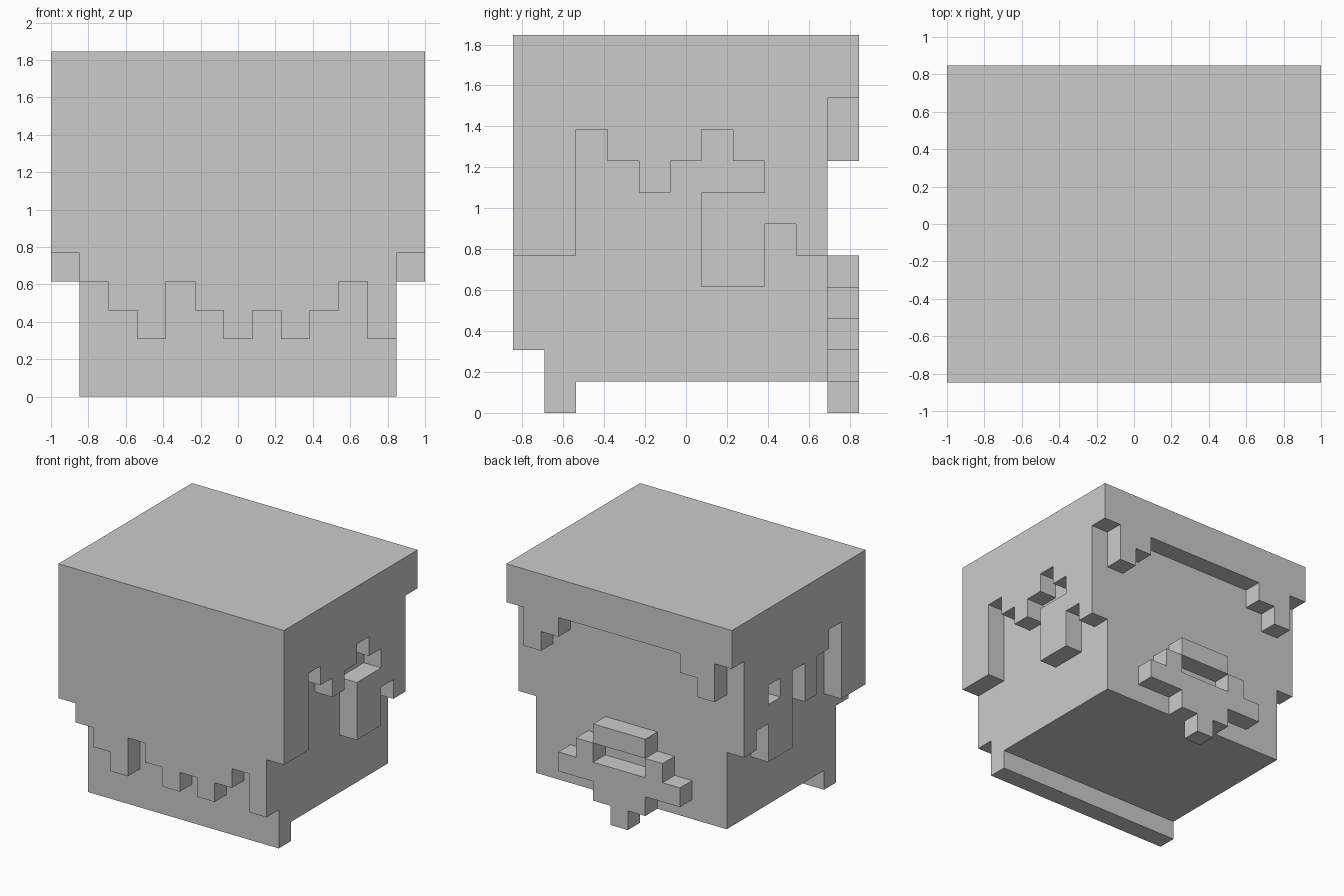
import bpy, bmesh
from mathutils import Vector

if "Cube" in bpy.data.objects:
    bpy.data.objects.remove(bpy.data.objects["Cube"])

U = 2 / 13                      # block size: 13 wide, 11 deep, 12 high
W, D, H = 13, 11, 12
ORIGIN = Vector((-W / 2, -D / 2, 0))


def box(x0, x1, y0, y1, z0, z1):
    """All block cells in a half-open range."""
    return {(x, y, z) for x in range(x0, x1)
            for y in range(y0, y1) for z in range(z0, z1)}


def build(name, cells):
    """Make one closed mesh from the outer faces of a set of block cells."""
    bm = bmesh.new()
    verts = {}

    def vert(p):
        if p not in verts:
            verts[p] = bm.verts.new((Vector(p) + ORIGIN) * U)
        return verts[p]

    for cell in sorted(cells):
        for axis in range(3):
            a, b = (axis + 1) % 3, (axis + 2) % 3
            for side in (0, 1):
                near = list(cell)
                near[axis] += 2 * side - 1
                if tuple(near) in cells:
                    continue
                loop = []
                for da, db in ((0, 0), (1, 0), (1, 1), (0, 1)):
                    p = list(cell)
                    p[axis] += side
                    p[a] += da
                    p[b] += db
                    loop.append(vert(tuple(p)))
                bm.faces.new(loop if side else loop[::-1])
    bmesh.ops.dissolve_limit(bm, angle_limit=0.01,
                             verts=bm.verts[:], edges=bm.edges[:])
    mesh = bpy.data.meshes.new(name)
    bm.to_mesh(mesh)
    bm.free()
    obj = bpy.data.objects.new(name, mesh)
    bpy.context.collection.objects.link(obj)
    return obj


# Head block with a chin lip along the front
build("head", box(1, 12, 1, 10, 1, 11) | box(1, 12, 1, 2, 0, 1))

# Hair: top slab plus ragged sheets, each list giving the lowest block per column
front = [5, 4, 3, 2, 4, 3, 2, 3, 2, 3, 4, 2, 5]
back = [10, 8, 9, 10, 10, 10, 10, 10, 10, 10, 9, 8, 10]
right = [5, 5, 9, 8, 7, 8, 9, 8, 6, 5, 10]
left = [5, 5, 9, 8, 6, 8, 7, 8, 6, 5, 10]

hair = box(0, W, 0, D, 11, 12)
for y, sheet in ((0, front), (D - 1, back)):
    for x, low in enumerate(sheet):
        hair |= box(x, x + 1, y, y + 1, low, H)
for x, sheet in ((0, left), (W - 1, right)):
    for y, low in enumerate(sheet):
        hair |= box(x, x + 1, y, y + 1, low, H)
build("hair", hair)

# Ears
for name, x in (("left_ear", 0), ("right_ear", W - 1)):
    build(name, box(x, x + 1, 6, 8, 4, 7))

# Knotted bow on the back of the head, symmetric about the middle column
bow = set()
for offset, low, top in ((0, 0, 3), (1, 1, 3), (2, 2, 4), (3, 2, 3),
                         (0, 4, 5), (1, 4, 5)):
    for x in (6 - offset, 6 + offset):
        bow |= box(x, x + 1, D - 1, D, low, top)
build("back_bow", bow)
